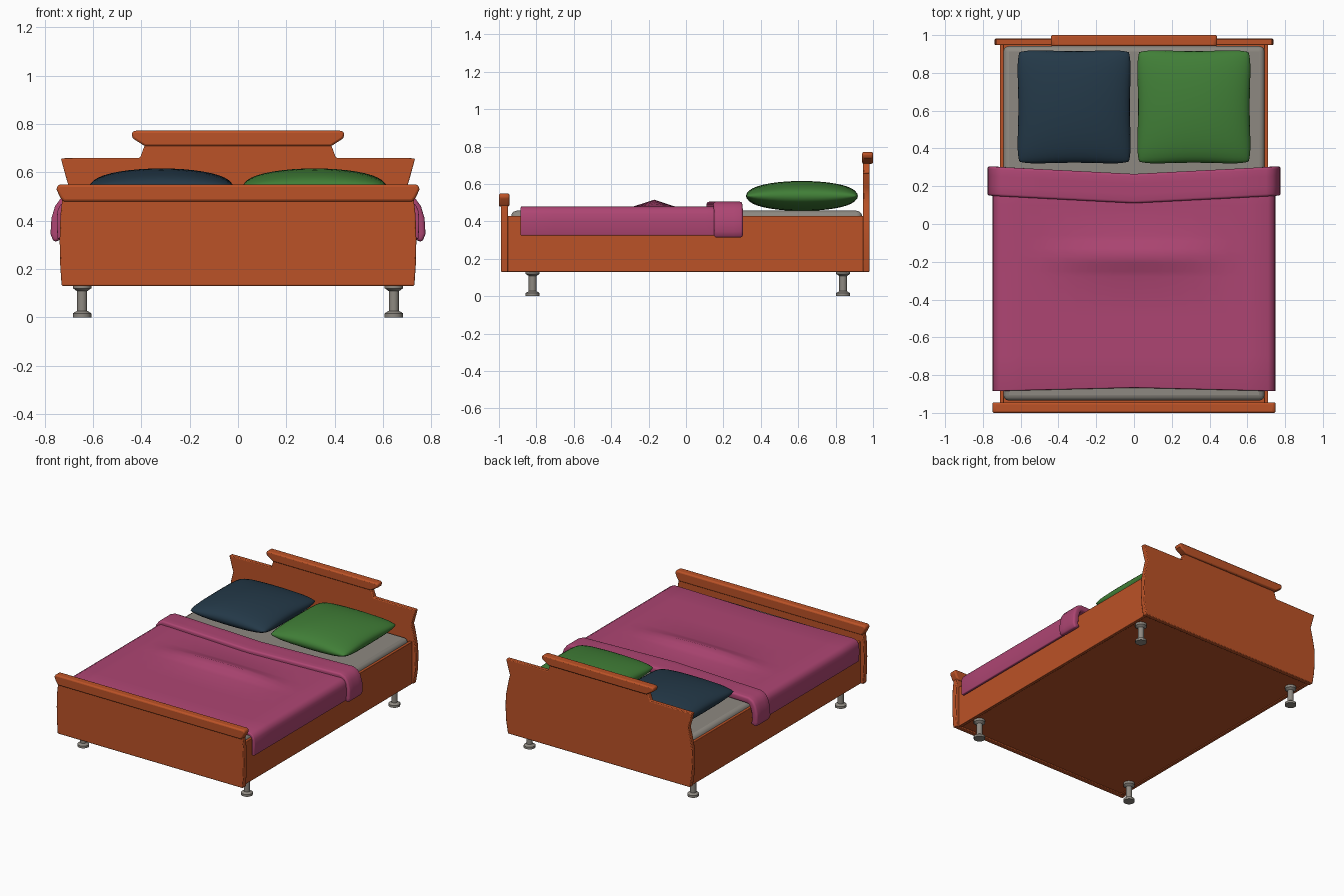
import bpy, bmesh, math

if "Cube" in bpy.data.objects:
    bpy.data.objects.remove(bpy.data.objects["Cube"])


def mat(name, rgb):
    m = bpy.data.materials.new(name)
    m.diffuse_color = (*rgb, 1)
    m.use_nodes = True
    m.node_tree.nodes["Principled BSDF"].inputs["Base Color"].default_value = m.diffuse_color
    return m


WOOD = mat("orange wood", (0.50, 0.085, 0.02))
PINK = mat("pink cloth", (0.42, 0.06, 0.17))
BLUE = mat("dark blue cloth", (0.017, 0.04, 0.064))
GREEN = mat("green cloth", (0.052, 0.21, 0.038))
GREY = mat("warm grey", (0.27, 0.25, 0.22))


def finish(bm, name, material, bevel=0.0, segs=2, angle=35, solid=0.0):
    bmesh.ops.recalc_face_normals(bm, faces=bm.faces)
    me = bpy.data.meshes.new(name)
    bm.to_mesh(me)
    bm.free()
    ob = bpy.data.objects.new(name, me)
    bpy.context.collection.objects.link(ob)
    me.materials.append(material)
    if solid:
        s = ob.modifiers.new("thickness", 'SOLIDIFY')
        s.thickness, s.offset = solid, -1
    if bevel:
        b = ob.modifiers.new("bevel", 'BEVEL')
        b.width, b.segments, b.limit_method = bevel, segs, 'ANGLE'
        b.angle_limit = math.radians(40)
    bpy.context.view_layer.objects.active = ob
    ob.select_set(True)
    bpy.ops.object.shade_smooth_by_angle(angle=math.radians(angle))
    ob.select_set(False)
    return ob


def box(name, material, x0, x1, y0, y1, z0, z1, **kw):
    bm = bmesh.new()
    bmesh.ops.create_cube(bm, size=1)
    for v in bm.verts:
        v.co = ((x0 + x1) / 2 + v.co.x * (x1 - x0), (y0 + y1) / 2 + v.co.y * (y1 - y0),
                (z0 + z1) / 2 + v.co.z * (z1 - z0))
    return finish(bm, name, material, **kw)


def board(name, half, y0, y1, **kw):
    """Mirror a half outline (x, z) and extrude it from y0 to y1."""
    pts = half + [(-x, z) for x, z in reversed(half)]
    bm = bmesh.new()
    f = bm.faces.new([bm.verts.new((x, y0, z)) for x, z in pts])
    ext = bmesh.ops.extrude_face_region(bm, geom=[f])
    for v in ext["geom"]:
        if isinstance(v, bmesh.types.BMVert):
            v.co.y = y1
    return finish(bm, name, WOOD, **kw)


def drape(name, half, rows, shift, lift, solid, bevel):
    """Cloth sheet: half cross-section (x, z) mirrored and swept along y."""
    prof = half + [(-x, z) for x, z in reversed(half[:-1])]
    bm = bmesh.new()
    grid = [[bm.verts.new((x, y + shift(x, y), z + lift(x, y))) for x, z in prof] for y in rows]
    for a, b in zip(grid, grid[1:]):
        for i in range(len(prof) - 1):
            bm.faces.new((a[i], a[i + 1], b[i + 1], b[i]))
    ob = finish(bm, name, PINK, bevel=bevel, segs=3, angle=60, solid=solid)
    # make sure the sheet faces outward so the thickness goes inward
    me = ob.data
    if max(me.polygons, key=lambda p: p.center.z).normal.z < 0:
        me.flip_normals()
    return ob


# head and foot boards
body = [(0.718, 0.13), (0.733, 0.22), (0.738, 0.32), (0.735, 0.40), (0.718, 0.49)]
board("headboard", body + [(0.703, 0.55), (0.712, 0.58), (0.733, 0.658), (0.405, 0.66),
      (0.385, 0.715)], 0.947, 0.981, bevel=0.005)
board("headboard_rail", [(0.385, 0.708), (0.435, 0.74), (0.442, 0.76), (0.43, 0.772)],
      0.942, 1.0, bevel=0.012)
board("footboard", [(0.73, 0.13), (0.736, 0.22), (0.738, 0.32), (0.735, 0.42), (0.727, 0.49)],
      -0.99, -0.952, bevel=0.005)
board("footboard_rail", [(0.722, 0.478), (0.735, 0.495), (0.753, 0.532), (0.742, 0.55)],
      -1.0, -0.944, bevel=0.019, segs=3)

# side rails and base
for side, s in (("left", -1), ("right", 1)):
    box(side + "_side_rail", WOOD, min(s * .688, s * .71), max(s * .688, s * .71),
        -0.955, 0.95, 0.13, 0.43, bevel=0.003)
box("base_board", WOOD, -0.69, 0.69, -0.953, 0.948, 0.137, 0.16)

# mattress
box("mattress", GREY, -0.692, 0.692, -0.935, 0.942, 0.16, 0.457, bevel=0.03, segs=3)

# turned legs
leg = [(0, 0), (0.038, 0), (0.038, 0.016), (0.021, 0.027), (0.021, 0.108), (0.038, 0.12),
       (0.038, 0.138), (0, 0.138)]
for fb, y in (("front", -0.82), ("back", 0.84)):
    for side, x in (("left", -0.645), ("right", 0.645)):
        bm = bmesh.new()
        vs = [bm.verts.new((x + r, y, z)) for r, z in leg]
        es = [bm.edges.new(e) for e in zip(vs, vs[1:])]
        bmesh.ops.spin(bm, geom=vs + es, cent=(x, y, 0), axis=(0, 0, 1),
                       angle=math.tau, steps=16)
        bmesh.ops.remove_doubles(bm, verts=bm.verts, dist=1e-4)
        finish(bm, f"{fb}_{side}_leg", GREY)


# blanket with a soft ridge across it
def ridge(x, y):
    d = (y + 0.17) / 0.11
    return 0.036 * max(0, 1 - abs(d)) * max(0, 1 - (x / 0.52) ** 2)


drape("blanket",
      [(0.747, 0.324), (0.75, 0.40), (0.747, 0.44), (0.735, 0.466), (0.71, 0.479), (0.6, 0.48),
       (0.5, 0.48), (0.4, 0.48), (0.3, 0.48), (0.2, 0.48), (0.1, 0.48), (0, 0.48)],
      [-0.885, -0.7, -0.5, -0.28, -0.25, -0.21, -0.17, -0.13, -0.09, -0.06, 0.1, 0.25],
      lambda x, y: 0.018 * (1 - abs(x) / 0.75) if y < -0.8 else 0.0, ridge, 0.022, 0.006)

# turned-back fold, bowed toward the foot
drape("blanket_fold",
      [(0.762, 0.31), (0.776, 0.345), (0.772, 0.41), (0.757, 0.46), (0.735, 0.49), (0.70, 0.505),
       (0.5, 0.505), (0.25, 0.505), (0, 0.505)],
      [0.15, 0.2, 0.255, 0.305],
      lambda x, y: -0.04 * (1 - abs(x) / 0.776), lambda x, y: 0.0, 0.046, 0.013)


# pillows
def pillow(name, material, cx, cy, n=20):
    bm = bmesh.new()
    ts = [math.sin(math.pi / 2 * (2 * i / n - 1)) for i in range(n + 1)]
    for s in (-1, 1):
        g = []
        for u in ts:
            row = []
            for v in ts:
                h = (max(0, 1 - u * u) * max(0, 1 - v * v)) ** 0.42
                px = 0.3 * u * (0.985 + 0.04 * v * v - 0.06 * v ** 6)
                py = 0.3 * v * (0.985 + 0.04 * u * u - 0.06 * u ** 6)
                row.append(bm.verts.new((cx + px, cy + py, 0.536 + s * 0.08 * h)))
            g.append(row)
        for a, b in zip(g, g[1:]):
            for i in range(n):
                bm.faces.new((a[i], a[i + 1], b[i + 1], b[i]))
    bmesh.ops.remove_doubles(bm, verts=bm.verts, dist=1e-5)
    finish(bm, name, material, angle=80)


pillow("left_pillow", BLUE, -0.317, 0.62)
pillow("right_pillow", GREEN, 0.317, 0.62)
